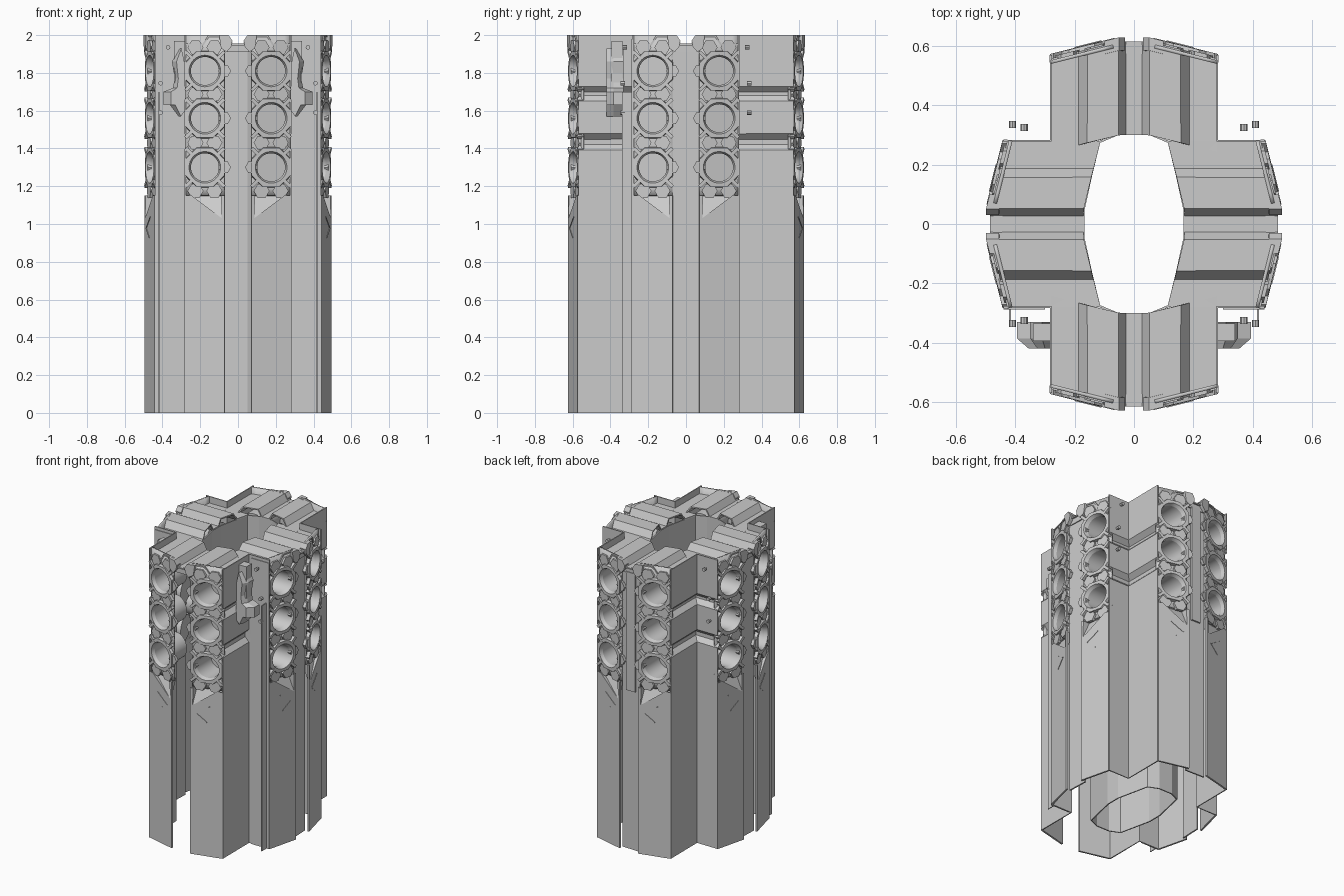
import bpy, bmesh
from math import pi, sin, cos
from mathutils import Vector

if "Cube" in bpy.data.objects:
    bpy.data.objects.remove(bpy.data.objects["Cube"])

# arm: (outward vector, sideways vector, distance of outer face, cup depth)
ARMS = {
    "front": ((0, -1), (1, 0), 0.625, 0.18),
    "back": ((0, 1), (1, 0), 0.625, 0.18),
    "right": ((1, 0), (0, 1), 0.495, 0.18),
    "left": ((-1, 0), (0, 1), 0.495, 0.18),
}
SLOPE = 0.25
CU = 0.175                      # socket centre across a panel
ROWS = [(1.81, 0.125, 0.19), (1.56, 0.13, 0.125), (1.30, 0.15, 0.13)]
N = 32


def finish(name, bm, thick=0.0, weld=True):
    if weld:
        bmesh.ops.remove_doubles(bm, verts=bm.verts, dist=0.0004)
    bmesh.ops.recalc_face_normals(bm, faces=bm.faces)
    me = bpy.data.meshes.new(name)
    bm.to_mesh(me)
    bm.free()
    ob = bpy.data.objects.new(name, me)
    bpy.context.collection.objects.link(ob)
    if thick:
        m = ob.modifiers.new("thickness", 'SOLIDIFY')
        m.thickness, m.offset = thick, 0
    return ob


def place(arm, s, u, z, w=0.0):
    """Point on a sloped arm face: u sideways, z up, w outward."""
    o, a, d, _ = ARMS[arm]
    r = d - SLOPE * (max(u, 0.05) - 0.05) + w
    return Vector((o[0] * r + a[0] * s * u, o[1] * r + a[1] * s * u, z))


def face(bm, pts):
    return bm.faces.new([bm.verts.new(p) for p in pts])


def loft(bm, loops, cap0=False, cap1=False):
    vs = [[bm.verts.new(p) for p in l] for l in loops]
    for a, b in zip(vs, vs[1:]):
        for i in range(len(a)):
            j = (i + 1) % len(a)
            bm.faces.new((a[i], a[j], b[j], b[i]))
    if cap0:
        bm.faces.new(vs[0][::-1])
    if cap1:
        bm.faces.new(vs[-1])


def plate(bm, arm, s, pts, w0, w1):
    loft(bm, [[place(arm, s, u, z, w) for u, z in pts] for w in (w0, w1)], True, True)


def hexagon(u, z, r):
    return [(u + r * cos(k * pi / 3), z + r * sin(k * pi / 3)) for k in range(6)]


def box(bm, x0, x1, y0, y1, z0, z1):
    loft(bm, [[(x0, y0, z), (x1, y0, z), (x1, y1, z), (x0, y1, z)] for z in (z0, z1)], True, True)


def octo(t, r):
    return r / cos((t + pi / 8) % (pi / 4) - pi / 8)


for arm, (o, a, d, deep) in ARMS.items():
    low, skin, trim = bmesh.new(), bmesh.new(), bmesh.new()
    for s in (1, -1):
        P = lambda u, z, w=0.0: place(arm, s, u, z, w)
        # lower panel with a sloping triangular pocket at its head
        T1, T2, T3 = (0.085, 1.15), (0.25, 1.15), (0.085, 1.03)
        face(low, [P(0.07, 0), P(0.28, 0), P(0.28, 1.15), P(*T2), P(*T3), P(*T1), P(0.07, 1.15)])
        face(low, [P(*T3), P(*T2, -0.03), P(*T1, -0.05)])
        face(low, [P(*T3), P(*T1, -0.05), P(*T1)])
        face(low, [P(*T3), P(*T2), P(*T2, -0.03)])
        face(low, [P(*T1, -0.05), P(*T2, -0.03), P(0.26, 1.165, -0.022), P(0.075, 1.165, -0.022)])
        # upper panel cells: recessed field, raised octagon, round cup
        for zc, lo, hi in ROWS:
            ts = [2 * pi * k / N for k in range(N)]
            rect = []
            for t in ts:
                m = max(abs(cos(t)), abs(sin(t)))
                h = hi if sin(t) > 0 else lo
                rect.append(P(CU + 0.105 * cos(t) / m, zc + h * sin(t) / m, -0.022))
            ring = lambda f, w: [P(CU + f(t) * cos(t), zc + f(t) * sin(t), w) for t in ts]
            loft(skin, [rect,
                        ring(lambda t: octo(t, 0.103), -0.022),
                        ring(lambda t: octo(t, 0.099), 0.0),
                        ring(lambda t: 0.087, 0.0),
                        ring(lambda t: 0.080, -0.02),
                        ring(lambda t: 0.080, -deep)], cap1=True)
            # diagonal spokes and slot-side lugs
            for k in range(4):
                t = pi / 4 + k * pi / 2
                c, n = (cos(t), sin(t)), (-sin(t) * 0.009, cos(t) * 0.009)
                q = [(CU + c[0] * r + n[0] * e, zc + c[1] * r + n[1] * e)
                     for r, e in ((0.088, -1), (0.145, -1), (0.145, 1), (0.088, 1))]
                plate(trim, arm, s, q, -0.025, 0.006)
            plate(trim, arm, s, hexagon(0.072, zc, 0.035), -0.025, -0.004)
        # small hexagon plates between the sockets
        for zc in (1.935, 1.687, 1.43, 1.175):
            for u in (0.125, 0.225):
                plate(trim, arm, s, hexagon(u, zc, 0.042), -0.025, -0.004)
        # chevron line below the pocket
        plate(trim, arm, s, [(0.2, 1.04), (0.11, 0.978), (0.118, 0.978), (0.2, 1.034)], -0.005, 0.009)
        plate(trim, arm, s, [(0.11, 0.978), (0.18, 0.925), (0.18, 0.931), (0.118, 0.978)], -0.005, 0.009)
        # sloped crest pieces beside the slot
        plate(trim, arm, s, [(0.03, 1.97), (0.035, 1.94), (0.06, 1.91), (0.09, 1.93), (0.1, 2.0), (0.05, 2.0)],
              -0.04, 0.004)
    # centre block across the top of the slot
    plate(trim, arm, 1, [(-0.06, 1.91), (0.06, 1.91), (0.06, 1.955), (-0.06, 1.955)], -0.05, -0.02)
    # recessed wall closing the slot (the front slot stays open)
    if arm != "front":
        plate(trim, arm, 1, [(-0.072, 0), (0.072, 0), (0.072, 1.94), (-0.072, 1.94)], -0.035, -0.025)
    finish(arm + "_lower_panels", low, 0.012)
    finish(arm + "_socket_panels", skin, 0.012)
    finish(arm + "_hex_trim", trim, weld=False)

    # stepped roof running inward from the outer face
    roof = bmesh.new()
    half = [(0.28, 1.95), (0.185, 1.95), (0.155, 1.995), (0.055, 1.995), (0.03, 1.95)]
    prof = [(1, u, z) for u, z in half] + [(-1, u, z) for u, z in half[::-1]]
    for p, q in zip(prof, prof[1:]):
        face(roof, [place(arm, *p, -0.01), place(arm, *q, -0.01), place(arm, *q, -0.325), place(arm, *p, -0.325)])
    finish(arm + "_roof", roof, 0.01)

# long strip in the upper back slot
bm = bmesh.new()
box(bm, -0.035, 0.035, 0.585, 0.608, 1.1, 1.92)
finish("back_slot_strip", bm)

# inner corner walls with two grooved bands
bands = [(0, 0), (0, 1.39), (0.03, 1.42), (0.03, 1.45), (0, 1.48),
         (0, 1.65), (0.03, 1.68), (0.03, 1.70), (0, 1.73), (0, 2.0)]
bm = bmesh.new()
for sx in (1, -1):
    for sy in (1, -1):
        rows = []
        for g, z in bands:
            k = g if sy > 0 else 0       # front-facing walls stay plain
            rows.append([(sx * (0.28 - g), sy * 0.57, z), (sx * (0.28 - g), sy * (0.28 - k), z),
                         (sx * 0.44, sy * (0.28 - k), z)])
        for r0, r1 in zip(rows, rows[1:]):
            for i in (0, 1):
                face(bm, [r0[i], r0[i + 1], r1[i + 1], r1[i]])
finish("corner_walls", bm, 0.008)

# flat-sided inner lining below the roof opening
bm = bmesh.new()
quarter = [(0.17, 0.05), (0.12, 0.275), (0.05, 0.305)]
outline = quarter + [(-x, y) for x, y in quarter[::-1]]
outline += [(-x, -y) for x, y in outline]
loft(bm, [[(x, y, z) for x, y in outline] for z in (0, 1.95)])
finish("inner_lining", bm, 0.008)

# front corner fins, brackets and bolts
fins, brackets, bolts = bmesh.new(), bmesh.new(), bmesh.new()
shape = [(0.28, 1.84), (0.31, 1.93), (0.35, 1.86), (0.335, 1.77), (0.345, 1.72), (0.395, 1.7),
         (0.395, 1.63), (0.36, 1.63), (0.315, 1.57), (0.28, 1.6)]
for s in (1, -1):
    box(fins, s * 0.415, s * 0.421, -0.34, -0.28, 0, 1.7)
    box(fins, s * 0.3, s * 0.44, -0.288, -0.28, 0, 1.98)
    loft(brackets, [[(s * (0.28 + (x - 0.28) * f), y, z) for x, z in shape]
                    for y, f in ((-0.42, 0.65), (-0.385, 1), (-0.33, 1))], True, True)
    box(brackets, s * 0.28, s * 0.34, -0.395, -0.335, 1.75, 1.97)
    for t in (1, -1):
        for x, y, z in ((0.37, 0.325, 1.935), (0.41, 0.335, 1.745), (0.41, 0.335, 1.59)):
            loft(bolts, [[(s * x + 0.012 * cos(k * pi / 4), t * y + e, z + 0.012 * sin(k * pi / 4))
                          for k in range(8)] for e in (-0.012, 0.012)], True, True)
finish("corner_fins", fins)
finish("corner_brackets", brackets, weld=False)
finish("corner_bolts", bolts)

# soften only the round parts
bpy.ops.object.select_all(action='DESELECT')
for ob in bpy.data.objects:
    if ob.name.endswith("_socket_panels"):
        ob.select_set(True)
        bpy.context.view_layer.objects.active = ob
bpy.ops.object.shade_smooth_by_angle(angle=0.25)
